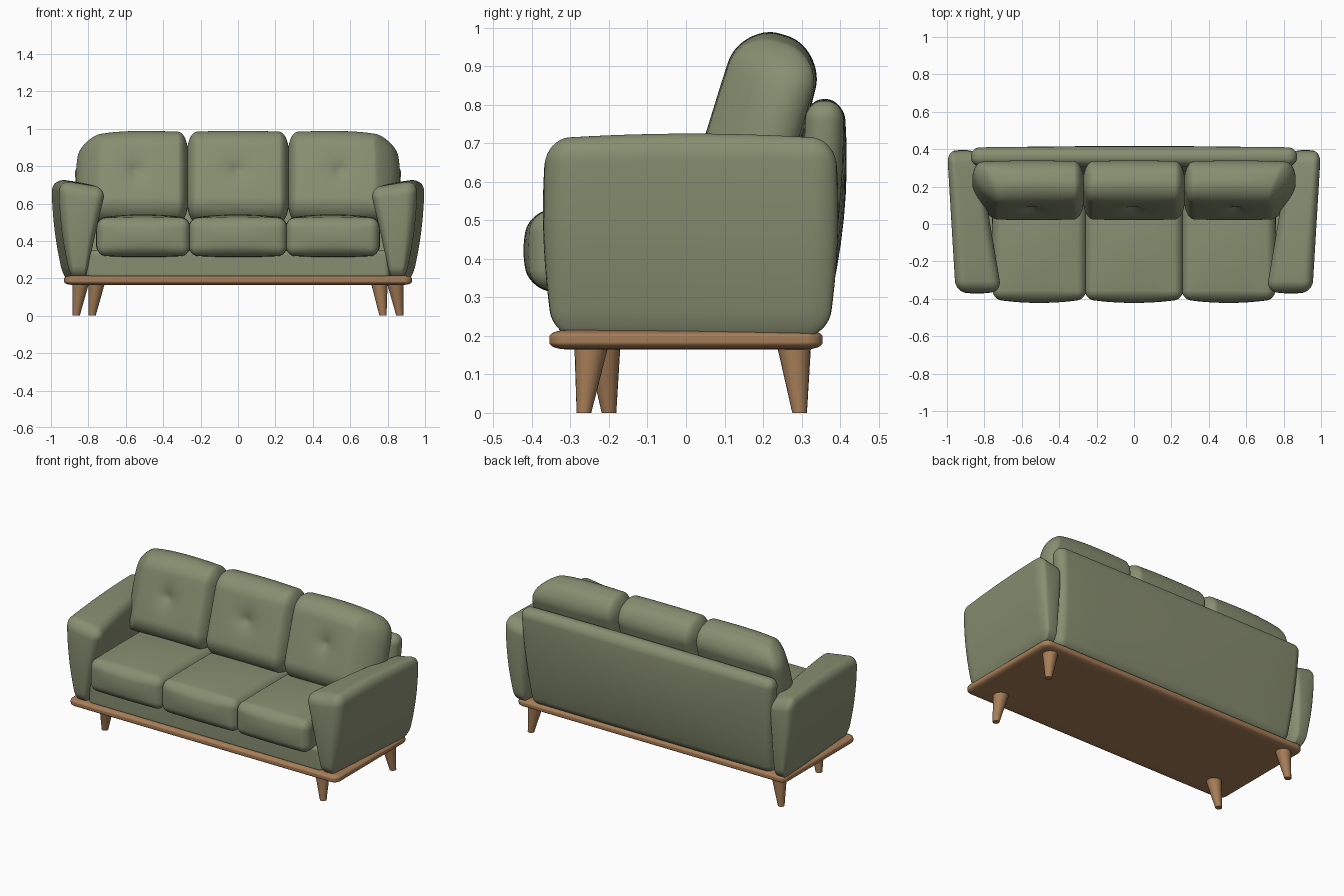
import bpy
import bmesh
import math
from mathutils import Vector, Matrix

cube = bpy.data.objects.get("Cube")
if cube:
    bpy.data.objects.remove(cube)


def make_material(name, rgb):
    mat = bpy.data.materials.new(name)
    mat.use_nodes = True
    mat.diffuse_color = (*rgb, 1)
    mat.node_tree.nodes["Principled BSDF"].inputs["Base Color"].default_value = (*rgb, 1)
    return mat


fabric = make_material("sage green fabric", (0.245, 0.272, 0.165))
wood = make_material("warm wood", (0.38, 0.205, 0.095))


def finish(bm, name, mat):
    bmesh.ops.recalc_face_normals(bm, faces=bm.faces)
    mesh = bpy.data.meshes.new(name)
    bm.to_mesh(mesh)
    bm.free()
    mesh.materials.append(mat)
    obj = bpy.data.objects.new(name, mesh)
    bpy.context.collection.objects.link(obj)
    return obj


def soft_box(name, mat, half, radius, bulge=(0, 0, 0), shape=None, center=(0, 0, 0), n=16):
    """Rounded, puffed box; shape(p, q) bends point p, q being its place in -1..1."""
    bm = bmesh.new()
    bmesh.ops.create_cube(bm, size=2)
    bmesh.ops.subdivide_edges(bm, edges=bm.edges[:], cuts=n - 1, use_grid_fill=True)
    for v in bm.verts:
        t = v.co.copy()
        flat = Vector([max(-0.5, min(0.5, c)) for c in t])
        d = Vector([math.tan((c - f) * math.pi / 2) for c, f in zip(t, flat)]).normalized()
        p = Vector([2 * flat[i] * (half[i] - radius[i]) + radius[i] * d[i] for i in range(3)])
        q = Vector([p[i] / half[i] for i in range(3)])
        # puff each face outward, most at its middle
        for i in range(3):
            a, b = q[(i + 1) % 3], q[(i + 2) % 3]
            p[i] += bulge[i] * q[i] * (1 - a * a) * (1 - b * b)
        p = shape(p, q) if shape else p
        v.co = p + Vector(center)
    obj = finish(bm, name, mat)
    obj.data.shade_smooth()
    return obj


def mix(a, b, t):
    return a + (b - a) * t


# Wooden plinth
soft_box("plinth", wood, (0.93, 0.355, 0.025), (0.045, 0.045, 0.018), center=(0, 0, 0.19))


# Tapered, splayed legs
def leg(name, top, foot):
    bm = bmesh.new()
    bmesh.ops.create_cone(bm, cap_ends=True, segments=20, radius1=0.019, radius2=0.045, depth=1)
    for v in bm.verts:
        h = v.co.z + 0.5
        v.co.x += mix(foot[0], top[0], h)
        v.co.y += mix(foot[1], top[1], h)
        v.co.z = h * 0.18
    obj = finish(bm, name, wood)
    for f in obj.data.polygons:
        f.use_smooth = len(f.vertices) == 4


leg("front_left_leg", (0.755, -0.245), (0.775, -0.265))
leg("front_right_leg", (-0.755, -0.215), (-0.78, -0.2))
for side, label in ((1, "left"), (-1, "right")):
    leg("back_" + label + "_leg", (side * 0.84, 0.28), (side * 0.865, 0.295))

# Seat frame under the cushions
soft_box("seat_frame", fabric, (0.81, 0.33, 0.075), (0.03, 0.03, 0.02), center=(0, 0, 0.275))


# Reclined outer back, narrower at the bottom
def back_shape(p, q):
    p.x *= mix(0.95, 1, (q.z + 1) / 2)
    p.y += 0.03 * q.z - 0.015 * q.z * q.z
    return p


soft_box("back_panel", fabric, (0.875, 0.05, 0.305), (0.05, 0.045, 0.05),
         (0, 0.015, 0.005), back_shape, (0, 0.345, 0.505))


# Arms: wide and toed-in at the front, thin toward the bottom
def arm_shape(side):
    def shape(p, q):
        back = (q.y + 1) / 2
        low = (1 - q.z) / 2
        outer = mix(0.955, 1.0, back) - 0.065 * low * low
        inner = mix(0.695, 0.83, back) + mix(0.115, 0.03, back) * low
        across = (q.x + 1) / 2
        p.x = side * mix(inner, outer, across)
        p.y *= 1 - 0.05 * low * low
        p.z += 0.02 * q.x * max(q.z, 0) - 0.01 * max(q.z, 0) * q.y * q.y
        return p
    return shape


for side, label in ((1, "left"), (-1, "right")):
    soft_box(label + "_arm", fabric, (0.14, 0.375, 0.255), (0.065, 0.06, 0.065),
             (0, 0.012, 0.006), arm_shape(side), (0, 0.012, 0.455), n=24)

# Seat and back cushions
LEAN = Matrix.Rotation(math.radians(-17), 3, "X")


def back_cushion_shape(side):
    def shape(p, q):
        # tufted dimple in the front face
        if q.y < 0:
            d = math.hypot(p.x, p.z - 0.01)
            p.y += 0.04 * math.exp(-d / 0.05)
        # outer cushions wrap around and round off at their outer edge
        out = (side * q.x + 1) / 2
        front = (1 - q.y) / 2
        p.x -= side * out * out * (0.11 * front * front + 0.05 * max(q.z, 0) ** 4)
        p.z -= abs(side) * 0.02 * out ** 4 * max(q.z, 0)
        return LEAN @ p
    return shape


for side, label in ((-1, "right"), (0, "middle"), (1, "left")):
    soft_box(label + "_seat_cushion", fabric, (0.248 if side else 0.26, 0.29, 0.1),
             (0.045, 0.045, 0.05), (0.006, 0.02, 0.02), None,
             (side * 0.506, -0.112, 0.422), n=24)
    soft_box(label + "_back_cushion", fabric, (0.3 if side else 0.268, 0.112, 0.245),
             (0.05, 0.1, 0.1), (0.006, 0.012, 0.008), back_cushion_shape(side),
             (side * 0.572, 0.18, 0.74), n=36)
